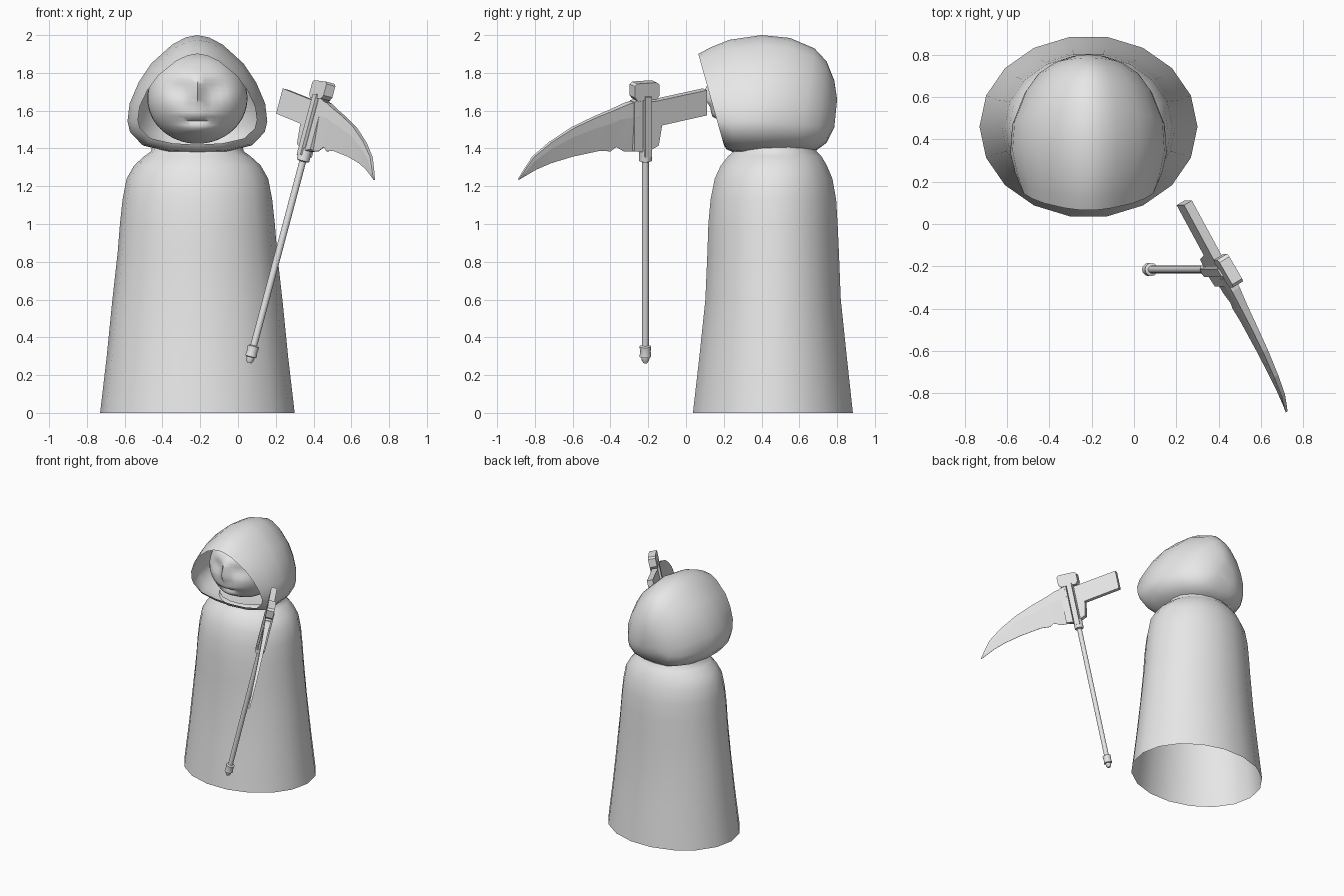
import bpy, bmesh, math
from mathutils import Vector

if "Cube" in bpy.data.objects:
    bpy.data.objects.remove(bpy.data.objects["Cube"])

CX = -0.215          # figure centre line
SY = -0.215          # scythe handle y
NORMAL = Vector((1, 0.60, -0.266)).normalized()   # across the scythe blade

grey = bpy.data.materials.new("plain grey")
grey.diffuse_color = (0.8, 0.8, 0.8, 1)
grey.use_nodes = True
grey.node_tree.nodes["Principled BSDF"].inputs["Base Color"].default_value = grey.diffuse_color


def finish(name, bm, angle=None):
    bmesh.ops.recalc_face_normals(bm, faces=bm.faces)
    me = bpy.data.meshes.new(name)
    bm.to_mesh(me)
    bm.free()
    me.materials.append(grey)
    ob = bpy.data.objects.new(name, me)
    bpy.context.collection.objects.link(ob)
    if angle:
        bpy.ops.object.select_all(action='DESELECT')
        ob.select_set(True)
        bpy.context.view_layer.objects.active = ob
        bpy.ops.object.shade_smooth_by_angle(angle=math.radians(angle))
    return ob


def loft(name, rings, angle, cap_start=False, cap_end=False):
    bm = bmesh.new()
    vs = [[bm.verts.new(p) for p in r] for r in rings]
    n = len(rings[0])
    for a, b in zip(vs, vs[1:]):
        for i in range(n):
            j = (i + 1) % n
            bm.faces.new((a[i], a[j], b[j], b[i]))
    if cap_start:
        bm.faces.new(vs[0])
    if cap_end:
        bm.faces.new(vs[-1])
    return finish(name, bm, angle)


def on_blade(y, z, off=0.0):
    # point on the blade plane, moved sideways by off
    x = 0.345 + 0.266 * (z - 1.34) - 0.60 * (y - SY)
    return Vector((x, y, z)) + NORMAL * off


def prism(name, outline, half):
    loft(name, [[on_blade(y, z, s * half) for y, z in outline] for s in (-1, 1)],
         None, True, True)


# robe: open-bottomed oval loft (z, half width, front y, back y)
robe = [(0, .515, .03, .89), (.3, .48, .065, .857), (.6, .45, .097, .825),
        (.85, .422, .108, .815), (1.0, .41, .113, .808), (1.13, .396, .125, .80),
        (1.24, .375, .147, .78), (1.31, .335, .18, .75), (1.36, .28, .22, .72),
        (1.385, .245, .25, .695), (1.41, .24, .26, .69)]
rings = []
for z, rx, y0, y1 in robe:
    rings.append([(CX + rx * math.cos(i * math.tau / 18),
                   (y0 + y1) / 2 + (y1 - y0) / 2 * math.sin(i * math.tau / 18), z)
                  for i in range(18)])
loft("robe", rings, 60)

# hood: teardrop rings from the face opening to the back
# (top y, top z, bottom y, bottom z, half width)
hood = [(.065, 1.90, .20, 1.42, .315), (.13, 1.935, .215, 1.395, .328),
        (.23, 1.975, .25, 1.38, .348), (.40, 2.0, .31, 1.375, .37),
        (.55, 1.985, .44, 1.372, .36), (.68, 1.93, .60, 1.375, .30),
        (.745, 1.86, .69, 1.39, .24), (.785, 1.76, .745, 1.43, .165),
        (.80, 1.66, .785, 1.51, .08)]
shape = [(0, 0), (.02, .17), (.08, .36), (.24, .66), (.40, .84), (.58, .97),
         (.73, 1), (.82, .965), (.93, .79), (.985, .42), (1, 0)]
rings = []
for ty, tz, by, bz, w in hood:
    side = [(w * k, ty + (by - ty) * u, tz + (bz - tz) * u) for u, k in shape]
    rings.append([(CX + x, y, z) for x, y, z in side] +
                 [(CX - x, y, z) for x, y, z in side[-2:0:-1]])
loft("hood", rings, 60, cap_end=True)

# head: ellipsoid with sculpted nose, eye sockets, lips and chin
bm = bmesh.new()
bmesh.ops.create_uvsphere(bm, u_segments=40, v_segments=30, radius=1)


def bump(v, centre, size):
    return math.exp(-((v - centre) / size) ** 2)


for v in bm.verts:
    x, y, z = v.co.x * .265, .40 + v.co.y * .26, 1.665 + v.co.z * .24
    if v.co.y < 0:
        ax = abs(x)
        y -= .048 * bump(x, 0, .028) * bump(z, 1.70, .08)
        y -= .012 * bump(x, 0, .16) * bump(z, 1.79, .035)
        y += .028 * bump(ax, .095, .06) * bump(z, 1.71, .05)
        y -= .022 * bump(x, 0, .09) * bump(z, 1.575, .022)
        y += .018 * bump(x, 0, .10) * bump(z, 1.545, .014)
        y -= .024 * bump(x, 0, .09) * bump(z, 1.505, .03)
    v.co = (CX + x, y, z)
finish("head", bm, 60)

# scythe handle with pommel and collar (z, radius)
pole = [(.265, .012), (.28, .02), (.295, .022), (.298, .031), (.325, .028),
        (.352, .031), (.357, .018), (1.33, .018), (1.335, .034), (1.40, .034),
        (1.405, .028), (1.67, .028)]
axis = Vector((.266, 0, 1)).normalized()
side_a, side_b = Vector((0, 1, 0)), axis.cross(Vector((0, 1, 0)))
rings = []
for z, r in pole:
    c = on_blade(SY, z)
    rings.append([c + side_a * (r * math.cos(i * math.tau / 12)) +
                  side_b * (r * math.sin(i * math.tau / 12)) for i in range(12)])
loft("scythe_handle", rings, 35, True, True)

# socket plates, tang and top cap
prism("socket_front_plate", [(-.24, 1.665), (-.285, 1.65), (-.285, 1.39), (-.24, 1.385)], .022)
prism("socket_back_plate", [(-.19, 1.655), (-.145, 1.645), (-.135, 1.54),
                            (-.155, 1.42), (-.19, 1.40)], .022)
prism("socket_core", [(-.232, 1.68), (-.198, 1.68), (-.198, 1.36), (-.232, 1.36)], .036)
prism("tang", [(-.19, 1.65), (.10, 1.713), (.10, 1.58), (-.19, 1.515)], .022)
prism("cap", [(-.285, 1.675), (-.27, 1.658), (-.17, 1.663), (-.155, 1.685),
              (-.155, 1.745), (-.168, 1.755), (-.272, 1.748), (-.285, 1.735)], .028)

# blade: thick spine, ridge and thin edge (spine y, spine z, edge y, edge z)
blade = [(-.25, 1.655, -.25, 1.385), (-.31, 1.64, -.33, 1.385),
         (-.35, 1.622, -.37, 1.408), (-.40, 1.60, -.40, 1.385),
         (-.48, 1.567, -.46, 1.387), (-.60, 1.51, -.60, 1.357),
         (-.72, 1.432, -.715, 1.322), (-.81, 1.355, -.79, 1.29),
         (-.86, 1.28, -.85, 1.255), (-.888, 1.236, -.886, 1.234)]
rings = []
for i, (sy, sz, ey, ez) in enumerate(blade):
    t = .02 * (1 - i / len(blade)) + .003
    ry, rz = sy + (ey - sy) * .3, sz + (ez - sz) * .3
    rings.append([on_blade(sy, sz, -t), on_blade(ry, rz, -t), on_blade(ey, ez, -.002),
                  on_blade(ey, ez, .002), on_blade(ry, rz, t), on_blade(sy, sz, t)])
loft("blade", rings, 5, True, True)
